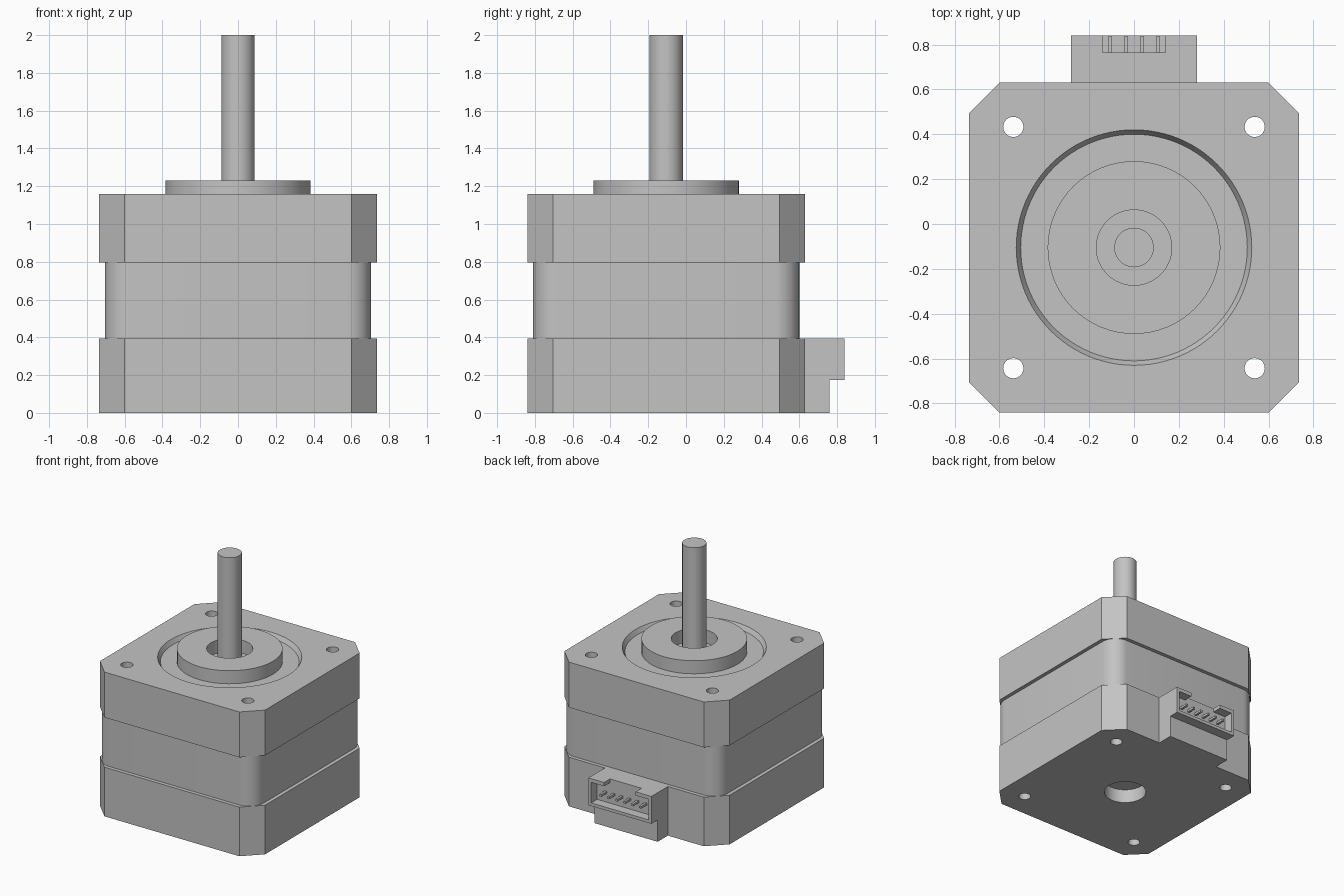
import bpy, bmesh, math

if "Cube" in bpy.data.objects:
    bpy.data.objects.remove(bpy.data.objects["Cube"], do_unlink=True)

CY = -0.105          # motor axis in y
HALF = 0.735         # half width of the end caps
Z_LOW, Z_MID, Z_TOP = 0.395, 0.795, 1.16
FLOOR = 1.125        # floor of the recess in the top face

grey = bpy.data.materials.new("metal grey")
grey.use_nodes = True
colour = (0.55, 0.55, 0.55, 1)
grey.diffuse_color = colour
grey.node_tree.nodes["Principled BSDF"].inputs["Base Color"].default_value = colour


def finish(name, bm):
    bmesh.ops.recalc_face_normals(bm, faces=bm.faces)
    mesh = bpy.data.meshes.new(name)
    bm.to_mesh(mesh)
    bm.free()
    mesh.materials.append(grey)
    ob = bpy.data.objects.new(name, mesh)
    bpy.context.collection.objects.link(ob)
    return ob


def box(name, x0, x1, y0, y1, z0, z1):
    bm = bmesh.new()
    bmesh.ops.create_cube(bm, size=1)
    for v in bm.verts:
        v.co = (x1 if v.co.x > 0 else x0, y1 if v.co.y > 0 else y0,
                z1 if v.co.z > 0 else z0)
    return finish(name, bm)


def square_block(name, half, corner, segments, z0, z1):
    """Square prism with chamfered (1 segment) or rounded corners."""
    bm = bmesh.new()
    bmesh.ops.create_cube(bm, size=1)
    for v in bm.verts:
        v.co = (2 * half * v.co.x, CY + 2 * half * v.co.y, z1 if v.co.z > 0 else z0)
    upright = [e for e in bm.edges if abs(e.verts[0].co.z - e.verts[1].co.z) > 0.01]
    bmesh.ops.bevel(bm, geom=upright, offset=corner, segments=segments,
                    profile=0.5, affect='EDGES')
    return finish(name, bm)


def lathe(name, profile, x=0, y=CY, steps=64):
    """Revolve a closed (radius, z) profile about a vertical axis."""
    bm = bmesh.new()
    verts = [bm.verts.new((r, 0, z)) for r, z in profile]
    edges = [bm.edges.new((a, b)) for a, b in zip(verts, verts[1:] + verts[:1])]
    bmesh.ops.spin(bm, geom=verts + edges, cent=(0, 0, 0), axis=(0, 0, 1),
                   angle=math.tau, steps=steps, use_duplicate=False)
    bmesh.ops.remove_doubles(bm, verts=bm.verts, dist=1e-5)
    bmesh.ops.translate(bm, verts=bm.verts, vec=(x, y, 0))
    return finish(name, bm)


def cylinder(name, r0, r1, z0, z1, x=0, y=CY, steps=64):
    bm = bmesh.new()
    bmesh.ops.create_cone(bm, cap_ends=True, segments=steps, radius1=r0,
                          radius2=r1, depth=z1 - z0)
    bmesh.ops.translate(bm, verts=bm.verts, vec=(x, y, (z0 + z1) / 2))
    return finish(name, bm)


def cut(target, cutters):
    for c in cutters:
        mod = target.modifiers.new("cut", 'BOOLEAN')
        mod.operation, mod.solver, mod.object = 'DIFFERENCE', 'EXACT', c
        bpy.context.view_layer.objects.active = target
        bpy.ops.object.modifier_apply(modifier=mod.name)


def smooth(ob):
    bpy.ops.object.select_all(action='DESELECT')
    ob.select_set(True)
    bpy.context.view_layer.objects.active = ob
    bpy.ops.object.shade_smooth_by_angle(angle=math.radians(30))


# Motor body: two chamfered end caps around a rounded core
lower_cap = square_block("lower_cap", HALF, 0.135, 1, 0, Z_LOW)
core = square_block("core", 0.705, 0.13, 10, Z_LOW, Z_MID)
upper_cap = square_block("upper_cap", HALF, 0.135, 1, Z_MID, Z_TOP)

# Screw holes, top recess and bottom bearing opening
H = 0.538
screws = [cylinder("screw_cutter", 0.045, 0.045, -0.1, 1.4, sx * H, CY + sy * H, 32)
          for sx in (-1, 1) for sy in (-1, 1)]
recess = cylinder("recess_cutter", 0.505, 0.545, FLOOR, 2 * Z_TOP - FLOOR, steps=96)
bearing = cylinder("bearing_cutter", 0.157, 0.157, -0.1, 0.11)
cut(lower_cap, screws + [bearing])
cut(core, screws)
cut(upper_cap, screws + [recess])

# Raised collar and shaft
collar = lathe("collar", [(0.168, FLOOR), (0.385, FLOOR), (0.385, 1.23), (0.168, 1.23)])
shaft = cylinder("shaft", 0.088, 0.088, FLOOR, 2.0, steps=48)

# Connector at the back: housing with a pocket and a notch in its top wall
Y0, Y_IN, Y1 = 0.63, 0.765, 0.84
housing = box("connector_housing", -0.28, 0.28, Y0, Y1, 0.175, Z_LOW)
base = box("connector_base", -0.28, 0.28, Y0, 0.76, 0, 0.175)
pocket = box("pocket_cutter", -0.255, 0.255, Y_IN, 0.95, 0.2, 0.365)
notch = box("notch_cutter", -0.14, 0.14, Y_IN, 0.95, 0.3, 0.5)
cut(housing, [pocket, notch])
for i in range(6):
    px = (i - 2.5) * 0.071
    box(f"connector_pin_{i + 1}", px - 0.009, px + 0.009, Y_IN, Y1 - 0.005, 0.27, 0.288)

for helper in screws + [recess, bearing, pocket, notch]:
    bpy.data.objects.remove(helper, do_unlink=True)
for ob in (lower_cap, core, upper_cap, collar, shaft):
    smooth(ob)
